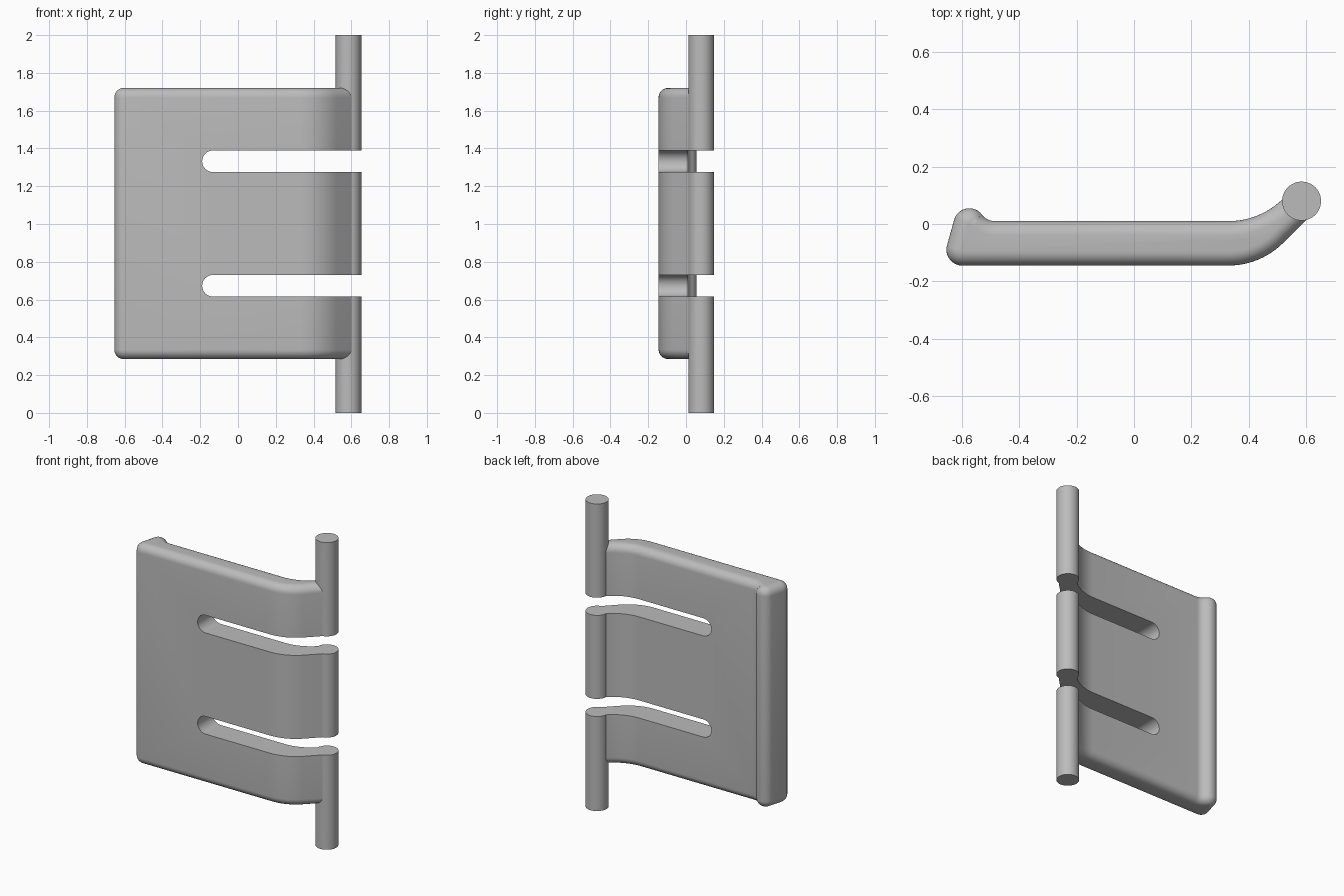
import bpy, bmesh, math
from math import sin, cos, radians
from mathutils import Matrix

if "Cube" in bpy.data.objects:
    bpy.data.objects.remove(bpy.data.objects["Cube"])

grey = bpy.data.materials.new("plain grey")
grey.use_nodes = True
grey.diffuse_color = (0.5, 0.5, 0.5, 1)
grey.node_tree.nodes["Principled BSDF"].inputs["Base Color"].default_value = (0.5, 0.5, 0.5, 1)

Z_LOW, Z_HIGH, ROUND = 0.285, 1.72, 0.05
FRONT, BACK, BEND = -0.145, 0.01, 0.27
PIN_X, PIN_Y, PIN_R = 0.585, 0.08, 0.068
SLOT_R, SLOT_X = 0.0575, -0.132


def add_object(name, bm):
    bmesh.ops.recalc_face_normals(bm, faces=bm.faces)
    mesh = bpy.data.meshes.new(name)
    bm.to_mesh(mesh)
    bm.free()
    mesh.materials.append(grey)
    obj = bpy.data.objects.new(name, mesh)
    bpy.context.collection.objects.link(obj)
    return obj


def arc(cx, cy, r, start, end, steps):
    angles = [radians(start + (end - start) * i / steps) for i in range(steps + 1)]
    return [(cx + r * cos(a), cy + r * sin(a)) for a in angles]


def extend(point, length):
    return (point[0] + length * cos(radians(45)), point[1] + length * sin(radians(45)))


def plate_outline(d):
    """Plate cross-section, moved inward by d."""
    r = 0.055
    corner = arc(-0.6, FRONT + r, r - d, 270, 164.5, 10)
    lip = arc(-0.575, 0, r - d, 164.5, 36.2, 12)
    fillet = arc(-0.486, BACK + r, r + d, 216.2, 270, 6)
    back_bend = arc(0.33, BACK + BEND, BEND + d, 270, 315, 12)
    front_bend = arc(0.33, FRONT + BEND, BEND - d, 315, 270, 12)
    ends = [extend(back_bend[-1], 0.04), extend(front_bend[0], 0.15)]
    return corner + lip + fillet + back_bend + ends + front_bend


# Curved plate, lofted through outlines that shrink at the rounded rims
rim = [(ROUND * (1 - sin(a)), ROUND * (1 - cos(a)))
       for a in [radians(90 * i / 8) for i in range(9)]]
levels = [(d, Z_LOW + h) for d, h in rim]
levels = [(d, Z_LOW + ROUND - h) for d, h in
          [(ROUND * (1 - cos(radians(90 * i / 8))), ROUND * sin(radians(90 * i / 8)))
           for i in range(8, -1, -1)]]
levels += [(d, Z_LOW + Z_HIGH - z) for d, z in reversed(levels)]
bm = bmesh.new()
loops = [[bm.verts.new((x, y, z)) for x, y in plate_outline(d)] for d, z in levels]
for low, high in zip(loops, loops[1:]):
    for i in range(len(low)):
        j = (i + 1) % len(low)
        bm.faces.new((low[i], low[j], high[j], high[i]))
bm.faces.new(loops[0])
bm.faces.new(loops[-1])
plate = add_object("hinge_leaf", bm)

# Round hinge pin
bm = bmesh.new()
bmesh.ops.create_cone(bm, cap_ends=True, segments=48, radius1=PIN_R, radius2=PIN_R, depth=2,
                      matrix=Matrix.Translation((PIN_X, PIN_Y, 1)))
pin = add_object("hinge_pin", bm)


# Slots with a round inner end, open on the pin side
def slot_cutter(name, z):
    bm = bmesh.new()
    outline = arc(SLOT_X, z, SLOT_R, 90, 270, 20) + [(1, z - SLOT_R), (1, z + SLOT_R)]
    face = bm.faces.new([bm.verts.new((x, -0.5, h)) for x, h in outline])
    side = bmesh.ops.extrude_face_region(bm, geom=[face])["geom"]
    bmesh.ops.translate(bm, vec=(0, 1, 0), verts=[v for v in side if isinstance(v, bmesh.types.BMVert)])
    cutter = add_object(name, bm)
    cutter.hide_render = True
    return cutter


lower_slot = slot_cutter("lower_slot_cutter", 0.673)
upper_slot = slot_cutter("upper_slot_cutter", 1.332)

# Join the pin, cut the slots, then drop the helpers
bpy.ops.object.select_all(action="DESELECT")
plate.select_set(True)
bpy.context.view_layer.objects.active = plate
for tool, operation in ((pin, "UNION"), (lower_slot, "DIFFERENCE"), (upper_slot, "DIFFERENCE")):
    mod = plate.modifiers.new(tool.name, "BOOLEAN")
    mod.operation, mod.solver, mod.object = operation, "EXACT", tool
    bpy.ops.object.modifier_apply(modifier=mod.name)
    bpy.data.objects.remove(tool)
bpy.ops.object.shade_smooth_by_angle(angle=radians(30))
